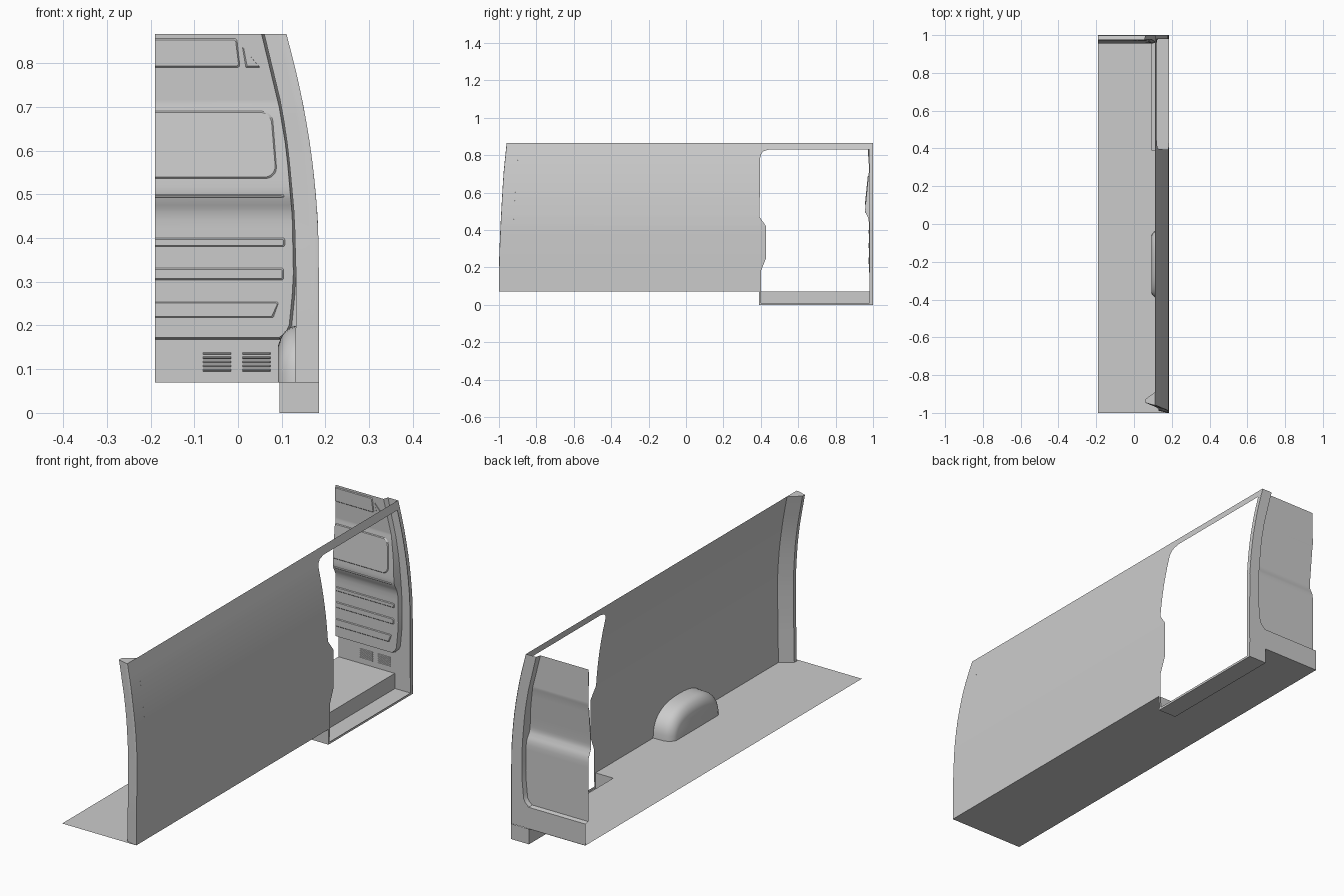
import bpy, bmesh, math

if "Cube" in bpy.data.objects:
    bpy.data.objects.remove(bpy.data.objects["Cube"])

FLOOR, TOP, LEFT = 0.07, 0.866, -0.19


def lerp_table(table):
    """Piecewise linear function from (key, value) pairs."""
    def f(z):
        if z <= table[0][0]:
            return table[0][1]
        for (a, va), (b, vb) in zip(table, table[1:]):
            if z <= b:
                return va + (vb - va) * (z - a) / (b - a)
        return table[-1][1]
    return f


# Governing curves
wall_x = lerp_table([(0, .184), (.07, .185), (.3, .185), (.4, .184), (.45, .182), (.5, .178), (.55, .173),
                     (.6, .167), (.65, .159), (.7, .15), (.75, .14), (.8, .128), (.866, .111)])
rear_y = lerp_table([(0, -1), (.07, -1), (.25, -.998), (.4, -.992), (.55, -.984), (.7, -.975), (.866, -.958)])
door_y = lerp_table([(0, .40), (.18, .40), (.25, .428), (.42, .428), (.47, .393), (.79, .397),
                     (.81, .404), (.822, .416), (.83, .445)])
pillar_x = lerp_table([(.07, .131), (.3, .133), (.45, .129), (.6, .115), (.7, .1), (.866, .06)])
panel_y = lerp_table([(.07, .998), (.168, .998), (.172, .978), (.44, .978), (.46, .975), (.475, .969),
                      (.49, .961), (.505, .958), (.53, .959), (.7, .976), (.708, .978), (.866, .975)])
frame_x = lerp_table([(.07, .128), (.172, .1), (.185, .115), (.2, .123), (.3, .133), (.45, .13), (.6, .117),
                      (.7, .1), (.866, .06)])


def make(name, bm):
    bmesh.ops.remove_doubles(bm, verts=bm.verts, dist=1e-5)
    bmesh.ops.recalc_face_normals(bm, faces=bm.faces)
    me = bpy.data.meshes.new(name)
    bm.to_mesh(me)
    bm.free()
    ob = bpy.data.objects.new(name, me)
    bpy.context.collection.objects.link(ob)
    bpy.ops.object.select_all(action='DESELECT')
    ob.select_set(True)
    bpy.context.view_layer.objects.active = ob
    bpy.ops.object.shade_smooth_by_angle(angle=math.radians(30))
    return ob


def face(bm, pts):
    return bm.faces.new([bm.verts.new(p) for p in pts])


def loft(bm, rows):
    vs = [[bm.verts.new(p) for p in r] for r in rows]
    for a, b in zip(vs, vs[1:]):
        for i in range(len(a) - 1):
            bm.faces.new((a[i], a[i + 1], b[i + 1], b[i]))
    return vs


def levels(lo, hi, extra=()):
    n = max(1, round((hi - lo) / .05))
    zs = {round(lo + (hi - lo) * i / n, 4) for i in range(n + 1)}
    return sorted(zs | {e for e in extra if lo < e < hi})


# Side wall skin with the sliding door opening
bm = bmesh.new()
loft(bm, [[(wall_x(z), y, z) for y in (rear_y(z), .39, door_y(z))]
          for z in levels(FLOOR, .83, (.18, .25, .42, .47, .79, .81, .822))])
loft(bm, [[(wall_x(z), y, z) for y in (rear_y(z), .39, .445, .98, 1)] for z in (.83, TOP)])
loft(bm, [[(wall_x(z), y, z) for y in (.98, 1)] for z in levels(0, .83)])
loft(bm, [[(wall_x(z), y, z) for y in (.39, .40)] for z in (0, FLOOR)])
make("side_wall", bm)

# Rear pillar, hollow section wrapped inside the wall
bm = bmesh.new()
rows = []
for z in levels(FLOOR, TOP):
    w, p, y = wall_x(z), pillar_x(z), rear_y(z)
    rows.append([(w, y, z), (w - .006, y - .001 if z > .2 else y, z), (w - .02, y + .003, z),
                 (p, y + .012, z), (p, y + .03, z), (w, y + .068, z)])
vs = loft(bm, rows)
bm.faces.new(vs[-1])
make("rear_pillar", bm)

# Cargo floor, notched at the side step
bm = bmesh.new()
face(bm, [(x, y, FLOOR) for x, y in ((LEFT, -1), (.185, -1), (.185, .39), (.095, .39), (.095, 1), (LEFT, 1))])
make("cargo_floor", bm)

# Sunken door step
bm = bmesh.new()
a, b, c, d = .095, .185, .39, 1
face(bm, [(a, c, 0), (b, c, 0), (b, d, 0), (a, d, 0)])
face(bm, [(a, c, 0), (a, d, 0), (a, d, FLOOR), (a, c, FLOOR)])
for y in (c, d):
    face(bm, [(a, y, 0), (b, y, 0), (b, y, FLOOR), (a, y, FLOOR)])
face(bm, [(b, c, 0), (b, d, 0), (b, d, .01), (b, c, .01)])
make("door_step", bm)

# Wheel arch: shrinking rounded outlines stepping in from the wall
bm = bmesh.new()
rows = []
for x, h, w in ((.185, .132, .186), (.135, .13, .184), (.12, .126, .18), (.107, .116, .172),
                (.098, .102, .162), (.092, .085, .15)):
    row = []
    for i in range(25):
        t = math.pi * i / 24
        c, s = math.cos(t), math.sin(t)
        row.append((x, -.213 + w * math.copysign(abs(c) ** .8, c), FLOOR + h * abs(s) ** .8))
    rows.append(row)
vs = loft(bm, rows)
bm.faces.new(vs[-1])
make("wheel_arch", bm)

# Bulkhead sheet: pressed panel and its set-back frame
bm = bmesh.new()
zs = levels(FLOOR, TOP, (.168, .172, .185, .2, .44, .46, .475, .49, .505, .53, .7, .708))
loft(bm, [[(LEFT, panel_y(z), z), (frame_x(z) - .006, panel_y(z), z), (frame_x(z), .998, z),
           (wall_x(z), .998, z)] for z in zs])
make("bulkhead", bm)


def plate(name, pts, depth, inset=.003):
    """Shallow pressing following the bulkhead slope."""
    bm = bmesh.new()
    cx = sum(p[0] for p in pts) / len(pts)
    cz = sum(p[1] for p in pts) / len(pts)
    outer = [bm.verts.new((x, panel_y(z), z)) for x, z in pts]
    inner = []
    for x, z in pts:
        sx = 0 if x == LEFT else math.copysign(min(inset, abs(x - cx)), cx - x)
        sz = math.copysign(min(inset, abs(z - cz)), cz - z)
        inner.append(bm.verts.new((x + sx, panel_y(z + sz) - depth, z + sz)))
    n = len(pts)
    for i in range(n):
        j = (i + 1) % n
        bm.faces.new((outer[i], outer[j], inner[j], inner[i]))
    bm.faces.new(inner)
    return make(name, bm)


def strip(x1, z0, z1, r, slant=0):
    """Outline from the cut edge to a rounded right end."""
    arc = lambda cx, cz, a0: [(cx + r * math.cos(math.radians(a0 + k * 18)),
                               cz + r * math.sin(math.radians(a0 + k * 18))) for k in range(6)]
    return [(LEFT, z0)] + arc(x1 - slant - r, z0 + r, -90) + arc(x1 - r, z1 - r, 0) + [(LEFT, z1)]


# Window pressing, ribs and upper pressings
plate("window_pressing", strip(.08, .536, .69, .025, -.008)[:], .003)
for i, (x1, z0, z1, sl) in enumerate(((.105, .491, .5, 0), (.107, .38, .4, 0),
                                      (.104, .304, .331, 0), (.092, .218, .254, .01))):
    plate(f"rib_{i + 1}", strip(x1, z0, z1, .004, sl), .003)
plate("upper_pressing", strip(-.002, .79, .856, .006, -.006), .003)
plate("corner_pressing", [(.018, .79), (.05, .79), (.01, .837)], .003)

# Vent louvres
for side, x0 in (("left", -.08), ("right", .01)):
    x1 = x0 + .064
    for k in range(5):
        z = .095 + k * .0095
        plate(f"vent_{side}_slat_{k + 1}", [(x0, z), (x1, z), (x1, z + .005), (x0, z + .005)], .003, .0015)
